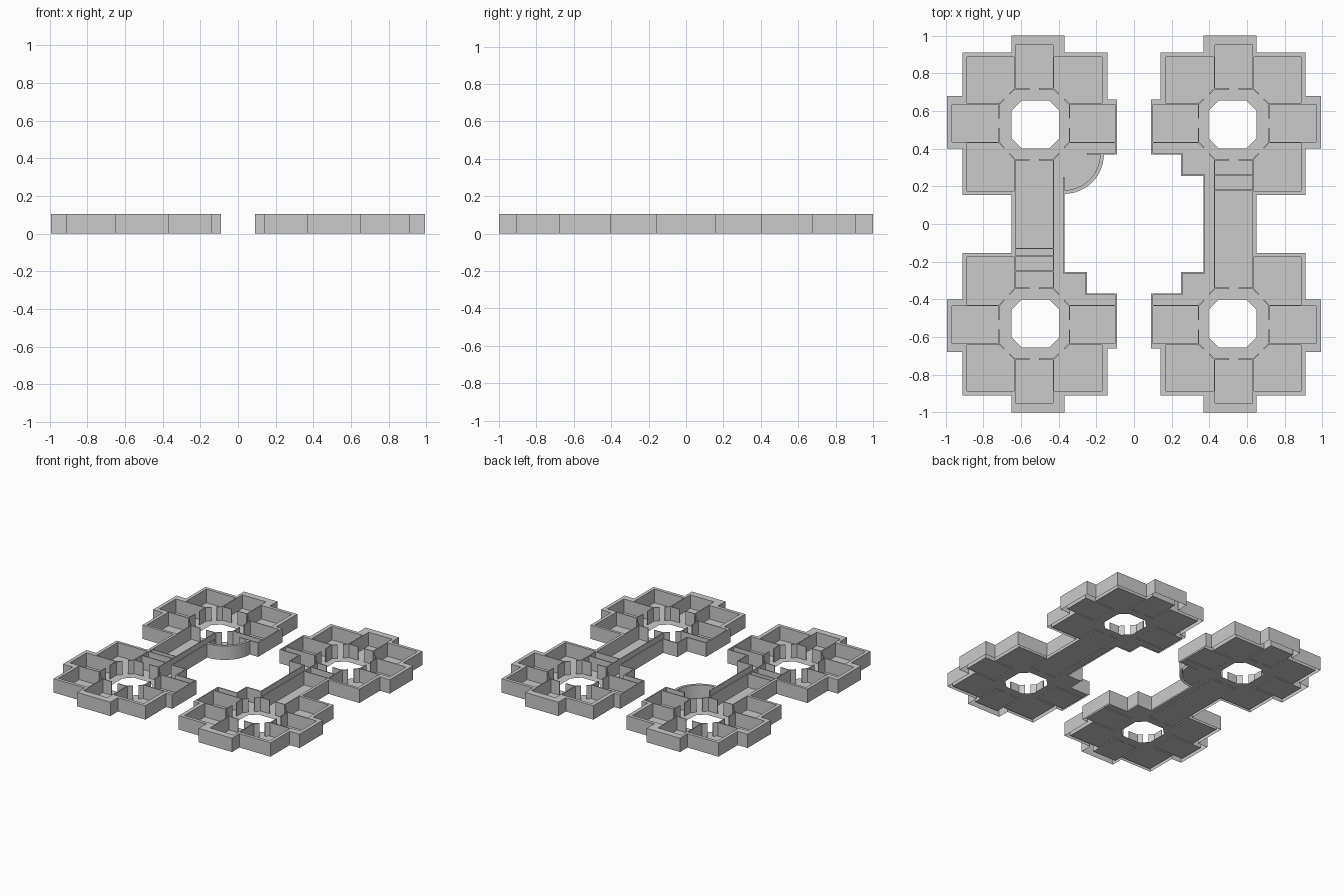
import bpy, bmesh, math
from mathutils import Vector

if "Cube" in bpy.data.objects:
    bpy.data.objects.remove(bpy.data.objects["Cube"])

H = 0.105     # wall height
F = 0.002     # floor level
T = 0.007     # partition thickness

# One quadrant in positive x, y: (x0, y0, x1, y1)
OUTER = [(.37, 0, .65, 1), (.14, .37, .91, .91), (.65, .155, .91, .41),
         (.09, .37, .5, .66), (.5, .40, .993, .68)]
ROOMS = [(.431, .721, .629, .95),      # end room
         (.636, .641, .885, .885),     # outer corner room
         (.17, .641, .424, .885),      # inner corner room
         (.721, .436, .965, .634),     # outer side room
         (.10, .436, .339, .634),      # inner side room
         (.636, .175, .885, .429),     # lower outer corner room
         (.345, .345, .715, .715),     # ring corridor around the shaft
         (.431, 0, .629, .338),        # connecting wing
         (.378, 0, .424, .429),        # gallery along the court
         (.10, .378, .424, .429)]      # gallery beside inner room
DOORS = [(.505, .71, .555, .73), (.505, .33, .555, .35),
         (.71, .51, .73, .56), (.33, .51, .35, .56)]
STEP_OUT, STEP_IN = (.25, .255, .372, .38), (.258, .263, .424, .43)
BAY = (.25, .25, .42, .42)
HOLE = (.395, .40, .65, .655)


def inside(x, y, rects):
    return any(a < x < c and b < y < d for a, b, c, d in rects)


def face(bm, pts, normal):
    f = bm.faces.new([bm.verts.new(p) for p in pts])
    f.normal_update()
    if f.normal.dot(Vector(normal)) < 0:
        f.normal_flip()


def finish(bm, name, sx=1, sy=1):
    for v in bm.verts:
        v.co.x *= sx
        v.co.y *= sy
    if sx * sy < 0:
        bmesh.ops.reverse_faces(bm, faces=bm.faces[:])
    bmesh.ops.remove_doubles(bm, verts=bm.verts[:], dist=1e-5)
    bmesh.ops.dissolve_limit(bm, angle_limit=0.01, verts=bm.verts[:], edges=bm.edges[:])
    me = bpy.data.meshes.new(name)
    bm.to_mesh(me)
    bm.free()
    ob = bpy.data.objects.new(name, me)
    bpy.context.collection.objects.link(ob)


def slab(bm, p, q, t=T):
    """Upright thin wall from p to q."""
    p, q = Vector(p), Vector(q)
    d = (q - p).normalized()
    n = Vector((-d.y, d.x)) * t / 2
    ring = [p + n, q + n, q - n, p - n]
    lo = [bm.verts.new((v.x, v.y, F)) for v in ring]
    hi = [bm.verts.new((v.x, v.y, H)) for v in ring]
    bm.faces.new(hi)
    for i in range(4):
        bm.faces.new([lo[i], lo[(i + 1) % 4], hi[(i + 1) % 4], hi[i]])
    bmesh.ops.recalc_face_normals(bm, faces=bm.faces[:])


def quadrant(name, sx, sy, bay, cross):
    outer = OUTER + [BAY if bay else STEP_OUT]
    void = ROOMS + DOORS + [BAY if bay else STEP_IN]
    allr = outer + void + [HOLE]
    xs = sorted({v for r in allr for v in (r[0], r[2])})
    ys = sorted({v for r in allr for v in (r[1], r[3])})

    def kind(i, j):
        if not (0 <= i < len(xs) - 1 and 0 <= j < len(ys) - 1):
            return "out"
        x, y = (xs[i] + xs[i + 1]) / 2, (ys[j] + ys[j + 1]) / 2
        if inside(x, y, [HOLE]):
            return "hole"
        if inside(x, y, void):
            return "floor"
        return "wall" if inside(x, y, outer) else "out"

    # walls (open underneath) and floors from the plan
    walls, floors = bmesh.new(), bmesh.new()
    for i in range(len(xs) - 1):
        for j in range(len(ys) - 1):
            k = kind(i, j)
            a, c, b, d = xs[i], xs[i + 1], ys[j], ys[j + 1]
            if k == "floor":
                face(floors, [(a, b, F), (c, b, F), (c, d, F), (a, d, F)], (0, 0, 1))
            if k != "wall":
                continue
            face(walls, [(a, b, H), (c, b, H), (c, d, H), (a, d, H)], (0, 0, 1))
            for di, dj, p, q in ((-1, 0, (a, b), (a, d)), (1, 0, (c, b), (c, d)),
                                 (0, -1, (a, b), (c, b)), (0, 1, (a, d), (c, d))):
                if j == 0 and dj == -1:
                    continue      # wing continues into the mirrored quadrant
                if kind(i + di, j + dj) != "wall":
                    face(walls, [(*p, 0), (*q, 0), (*q, H), (*p, H)], (di, dj, 0))

    # chamfered corners of the octagonal shaft opening
    x0, y0, x1, y1 = HOLE
    for x, y, u, v in ((x0, y0, 1, 1), (x1, y0, -1, 1), (x1, y1, -1, -1), (x0, y1, 1, -1)):
        face(floors, [(x, y, F), (x + .055 * u, y, F), (x, y + .055 * v, F)], (0, 0, 1))

    # diagonal ring walls with door gaps, and wing cross walls
    parts = bmesh.new()
    for p, q in (((.718, .635), (.632, .718)), ((.428, .718), (.342, .635)),
                 ((.342, .435), (.428, .342)), ((.632, .342), (.718, .435))):
        p, q = Vector(p), Vector(q)
        slab(parts, p, p.lerp(q, .34))
        slab(parts, p.lerp(q, .66), q)
    for y in cross:
        slab(parts, (.431, y), (.629, y))

    # rounded bay
    if bay:
        n, c, r = 12, .37, .21
        pts = []
        for i in range(n + 1):
            t = math.pi * (1 + .5 * i / n)
            pts.append((math.cos(t), math.sin(t)))
        P = lambda p, s, z: (c + p[0] * s, c + p[1] * s, z)
        for p, q in zip(pts, pts[1:]):
            face(floors, [(c, c, F), P(p, r - .02, F), P(q, r - .02, F)], (0, 0, 1))
            face(walls, [P(p, r, H), P(q, r, H), P(q, r - .02, H), P(p, r - .02, H)], (0, 0, 1))
            face(walls, [P(p, r, 0), P(q, r, 0), P(q, r, H), P(p, r, H)], (*p, 0))
            face(walls, [P(p, r - .02, 0), P(q, r - .02, 0), P(q, r - .02, H), P(p, r - .02, H)],
                 (-p[0], -p[1], 0))

    finish(walls, name + "_walls", sx, sy)
    finish(floors, name + "_floor", sx, sy)
    finish(parts, name + "_partitions", sx, sy)


quadrant("back_left", -1, 1, True, ())
quadrant("front_left", -1, -1, False, (.13, .17, .25))
quadrant("back_right", 1, 1, False, (.18, .26))
quadrant("front_right", 1, -1, False, ())
